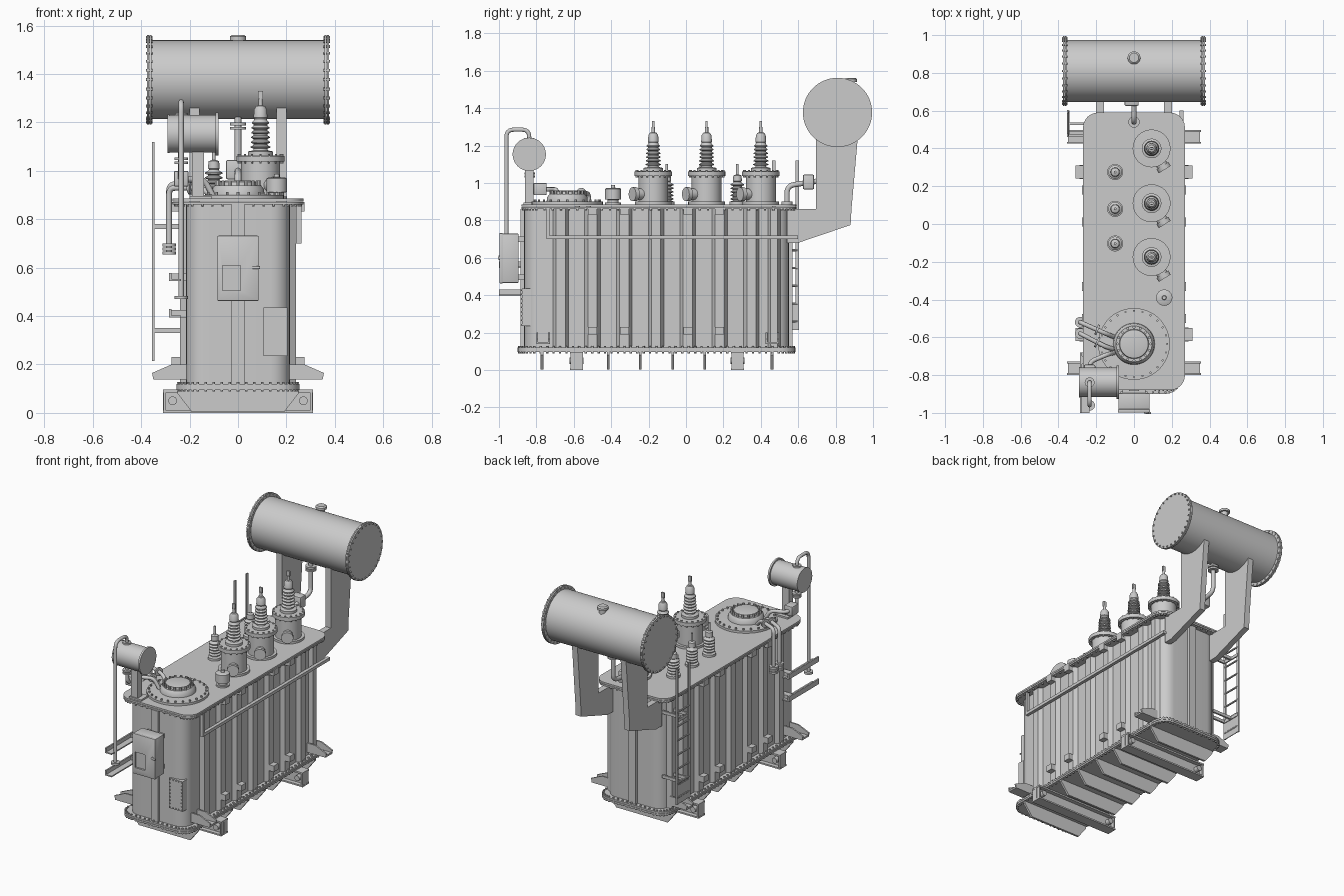
import bpy, bmesh
from math import pi, sin, cos, radians
from mathutils import Vector, Matrix


def finish(name, bm):
    bmesh.ops.recalc_face_normals(bm, faces=bm.faces)
    me = bpy.data.meshes.new(name)
    bm.to_mesh(me)
    bm.free()
    ob = bpy.data.objects.new(name, me)
    bpy.context.collection.objects.link(ob)
    return ob


def boxes(name, items, bevel=0):
    bm = bmesh.new()
    for lo, hi in items:
        lo, hi = Vector(lo), Vector(hi)
        bmesh.ops.create_cube(bm, size=1, matrix=Matrix.Translation((lo + hi) / 2) @ Matrix.Diagonal((*(hi - lo), 1)))
    if bevel:
        bmesh.ops.bevel(bm, geom=bm.edges[:], offset=bevel, segments=2, affect='EDGES', profile=0.5)
    return finish(name, bm)


def rods(name, items, seg=24):
    """Solid cylinders given as (start, end, radius)."""
    bm = bmesh.new()
    for a, b, r in items:
        a, b = Vector(a), Vector(b)
        m = Matrix.Translation((a + b) / 2) @ (b - a).to_track_quat('Z', 'Y').to_matrix().to_4x4()
        bmesh.ops.create_cone(bm, cap_ends=True, segments=seg, radius1=r, radius2=r, depth=(b - a).length, matrix=m)
    return finish(name, bm)


def prisms(name, profile, axis, spans):
    """Extrude a 2D profile along x, y or z over each (from, to) span."""
    put = {'x': lambda u, v, w: (w, u, v), 'y': lambda u, v, w: (u, w, v), 'z': lambda u, v, w: (u, v, w)}[axis]
    bm = bmesh.new()
    for a, b in spans:
        f = bm.faces.new([bm.verts.new(put(u, v, a)) for u, v in profile])
        ext = bmesh.ops.extrude_face_region(bm, geom=[f], use_keep_orig=True)['geom']
        d = Vector(put(0, 0, b)) - Vector(put(0, 0, a))
        bmesh.ops.translate(bm, vec=d, verts=[g for g in ext if isinstance(g, bmesh.types.BMVert)])
    return finish(name, bm)


def lathe(name, profile, places, seg=32):
    bm = bmesh.new()
    for x, y in places:
        rings = [[bm.verts.new((x + r * cos(2 * pi * i / seg), y + r * sin(2 * pi * i / seg), z)) for i in range(seg)]
                 for r, z in profile]
        for a, b in zip(rings, rings[1:]):
            for i in range(seg):
                bm.faces.new((a[i], a[(i + 1) % seg], b[(i + 1) % seg], b[i]))
        bm.faces.new(rings[0])
        bm.faces.new(rings[-1])
    return finish(name, bm)


def pipe(name, pts, r, bend=0.04):
    pts = [Vector(p) for p in pts]
    path = [pts[0]]
    for a, p, b in zip(pts, pts[1:], pts[2:]):
        s, e = p + (a - p).normalized() * bend, p + (b - p).normalized() * bend
        path += [s * (1 - t) ** 2 + p * 2 * t * (1 - t) + e * t * t for t in [i / 6 for i in range(7)]]
    path.append(pts[-1])
    cu = bpy.data.curves.new(name, 'CURVE')
    cu.dimensions, cu.bevel_depth, cu.bevel_resolution, cu.use_fill_caps = '3D', r, 4, True
    sp = cu.splines.new('POLY')
    sp.points.add(len(path) - 1)
    for q, p in zip(sp.points, path):
        q.co = (*p, 1)
    ob = bpy.data.objects.new(name, cu)
    bpy.context.collection.objects.link(ob)


def rrect(hx, y0, y1, r):
    return [(cx + r * cos(radians(s + 15 * k)), cy + r * sin(radians(s + 15 * k)))
            for cx, cy, s in ((hx - r, y1 - r, 0), (r - hx, y1 - r, 90), (r - hx, y0 + r, 180), (hx - r, y0 + r, 270))
            for k in range(7)]


def along(loop, step):
    out = []
    for a, b in zip(loop, loop[1:] + loop[:1]):
        a, b = Vector(a), Vector(b)
        n = int((b - a).length / step) + 1
        out += [a.lerp(b, i / n) for i in range(n)]
    return out


def ring(cx, cy, r, n):
    return [(cx + r * cos(2 * pi * i / n), cy + r * sin(2 * pi * i / n)) for i in range(n)]


def bolts(name, pts, z0, z1, r=0.006):
    rods(name, [((x, y, z0), (x, y, z1), r) for x, y in pts], 6)


# tank, flanges and cover
prisms('tank_body', rrect(0.215, -0.865, 0.55, 0.08), 'z', [(0.1, 0.87)])
prisms('bottom_flange', rrect(0.255, -0.9, 0.585, 0.09), 'z', [(0.095, 0.106), (0.108, 0.119)])
prisms('tank_cover', rrect(0.27, -0.88, 0.59, 0.08), 'z', [(0.862, 0.872), (0.874, 0.885)])
bolts('bottom_flange_bolts', along(rrect(0.246, -0.891, 0.576, 0.08), 0.035), 0.088, 0.128)
bolts('cover_bolts', along(rrect(0.26, -0.87, 0.58, 0.07), 0.045), 0.852, 0.862)

# folded stiffening ribs, lugs and jacking pads on both sides
for s, side in ((1, 'right'), (-1, 'left')):
    for y in (-0.67, -0.5, -0.33, -0.16, 0.01, 0.18, 0.35, 0.47):
        w = 0.045 if y < 0.4 else 0.035
        prisms('rib_' + side, [(s * 0.21, y - w), (s * 0.24, y - w * 0.55), (s * 0.24, y + w * 0.55), (s * 0.21, y + w)],
               'z', [(0.119, 0.862)])
    boxes('rib_lugs_' + side, [((s * 0.255 - 0.02, y - 0.024, z), (s * 0.255 + 0.02, y + 0.024, z + 0.04))
                               for y in (-0.5, -0.33, 0.01, 0.18) for z in (0.19, 0.832)])
    pad = [(s * 0.2, 0.2), (s * 0.275, 0.2), (s * 0.355, 0.165), (s * 0.35, 0.14), (s * 0.2, 0.14)]
    prisms('jack_gussets_' + side, pad, 'y', [(y + d, y + d + 0.01) for y in (-0.8, 0.425) for d in (0, 0.062)])
    boxes('jack_pads_' + side, [((s * 0.275 - 0.075, y, 0.138), (s * 0.275 + 0.075, y + 0.072, 0.15)) for y in (-0.8, 0.425)])
boxes('end_ribs', [((-0.026, -0.885, 0.119), (0.026, -0.85, 0.862)), ((-0.026, 0.54, 0.119), (0.026, 0.57, 0.862))])

# base: trapezoid plates and two haul bars with towing eyes
prisms('base_plates', [(-0.25, 0.097), (-0.25, 0.08), (-0.19, 0.003), (0.19, 0.003), (0.25, 0.08), (0.25, 0.097)], 'y',
       [(y - 0.007, y + 0.007) for y in (-0.77, -0.415, -0.245, -0.07, 0.1, 0.46)])
boxes('haul_bars', [((-0.31, y - w, lo), (0.31, y + w, hi)) for y in (-0.585, 0.275)
                    for w, lo, hi in ((0.007, 0, 0.095), (0.035, 0, 0.01), (0.035, 0.085, 0.096))])
boxes('haul_bar_ends', [((x - 0.005, y - 0.033, 0.008), (x + 0.005, y + 0.033, 0.09))
                        for y in (-0.585, 0.275) for x in (-0.303, 0.303)])
rods('towing_eyes', [((x, y - 0.038, 0.05), (x, y + 0.038, 0.05), 0.018) for x in (-0.27, 0.27) for y in (-0.585, 0.275)])

# main oil conservator on its brackets
cy, cz = 0.81, 1.377
rods('conservator', [((-0.365, cy, cz), (0.365, cy, cz), 0.163)], 64)
rods('conservator_flanges', [((s * a, cy, cz), (s * (a + 0.008), cy, cz), 0.185) for s in (1, -1) for a in (0.357, 0.367)], 64)
rods('conservator_bolts', [((s * 0.353, cy + u, cz + v), (s * 0.381, cy + u, cz + v), 0.006)
                           for s in (1, -1) for u, v in ring(0, 0, 0.175, 28)], 6)
lathe('conservator_cap', [(0.022, 1.51), (0.022, 1.54), (0.034, 1.54), (0.034, 1.555), (0.025, 1.562)], [(0, 0.88)])
prisms('conservator_brackets', [(0.54, 0.862), (0.54, 0.68), (0.6, 0.68), (0.88, 0.775), (0.885, 0.862), (0.92, 1.26),
                                (0.695, 1.26), (0.695, 0.862)], 'x', [(0.16, 0.2), (-0.2, -0.16)])

# connecting pipe with gas relay
pipe('conservator_pipe', [(0, 0.54, 0.88), (0, 0.54, 0.985), (0, 0.77, 1.02), (0, 0.77, 1.24)], 0.014)
boxes('gas_relay', [((-0.05, 0.625, 0.965), (0.025, 0.685, 1.045))], 0.008)
rods('conservator_pipe_flanges', [((0, 0.77, z), (0, 0.77, z + 0.012), 0.034) for z in (1.17, 1.188)]
     + [((0, 0.54, 0.885), (0, 0.54, 0.9), 0.03)])

# high voltage turrets and bushings
hv = [(0.093, 0.4), (0.093, 0.11), (0.093, -0.175)]
lathe('hv_turrets', [(0.098, 0.884), (0.098, 0.9), (0.08, 0.9), (0.08, 1.038), (0.1, 1.038), (0.1, 1.062), (0.05, 1.064)], hv, 40)
shed = [(0.052, 1.06), (0.052, 1.08), (0.03, 1.085)]
for i in range(6):
    z = 1.092 + i * 0.02
    shed += [(0.028, z), (0.041 - i * 0.001, z + 0.004), (0.041 - i * 0.001, z + 0.008), (0.028, z + 0.015)]
shed += [(0.026, 1.215), (0.029, 1.22), (0.026, 1.255), (0.018, 1.268), (0.009, 1.27), (0.009, 1.3)]
lathe('hv_bushings', shed, hv)
boxes('hv_terminals', [((x - 0.011, y - 0.006, 1.295), (x + 0.011, y + 0.006, 1.33)) for x, y in hv])
bolts('hv_turret_bolts', [p for x, y in hv for p in ring(x, y, 0.09, 16)], 1.03, 1.07, 0.005)
dx, dy = sin(radians(32)), -cos(radians(32))
rods('turret_ports', [((x + dx * a, y + dy * a, 0.94), (x + dx * b, y + dy * b, 0.94), r)
                      for x, y in hv for a, b, r in ((0.06, 0.115, 0.03), (0.108, 0.132, 0.037))])

# low voltage bushings
prof = [(0.042, 0.884), (0.042, 0.9), (0.026, 0.904)]
for i in range(5):
    prof += [(0.024, 0.908 + i * 0.019), (0.036, 0.912 + i * 0.019), (0.036, 0.917 + i * 0.019), (0.024, 0.923 + i * 0.019)]
prof += [(0.02, 1.006), (0.024, 1.01), (0.022, 1.04), (0.007, 1.045), (0.007, 1.1)]
lathe('lv_bushings', prof, [(-0.1, 0.275), (-0.1, 0.08), (-0.1, -0.103)])

# tap changer head and pressure relief valve
lathe('tap_changer_head', [(0.19, 0.884), (0.19, 0.9), (0.11, 0.902), (0.107, 0.925), (0.095, 0.94), (0.078, 0.94),
                           (0.075, 0.955), (0.05, 0.96)], [(0, -0.635)], 48)
bolts('tap_changer_bolts', ring(0, -0.635, 0.175, 24), 0.895, 0.912)
bolts('tap_changer_inner_bolts', ring(0, -0.635, 0.088, 16), 0.93, 0.96, 0.008)
lathe('pressure_relief_valve', [(0.042, 0.884), (0.042, 0.895), (0.03, 0.895), (0.03, 0.91), (0.043, 0.912), (0.043, 0.968),
                                (0.036, 0.972), (0.012, 0.974), (0.01, 0.988)], [(0.16, -0.39)])

# tap changer pipework on the left
pipe('tap_pipe_outer', [(-0.285, -0.52, 0.66), (-0.285, -0.52, 0.945), (-0.15, -0.58, 0.945), (-0.1, -0.6, 0.89)], 0.012, 0.03)
pipe('tap_pipe_inner', [(-0.285, -0.58, 0.66), (-0.285, -0.58, 0.93), (-0.15, -0.65, 0.93), (-0.1, -0.665, 0.89)], 0.012, 0.03)
rods('tap_pipe_flanges', [((-0.285, y, z), (-0.285, y, z + 0.012), 0.028) for y in (-0.52, -0.58) for z in (0.655, 0.672, 0.688)]
     + [((-0.2, -0.558, 0.945), (-0.19, -0.562, 0.945), 0.028), ((-0.2, -0.624, 0.93), (-0.19, -0.629, 0.93), 0.028)])
pipe('tap_conservator_pipe', [(-0.235, -0.835, 1.09), (-0.235, -0.835, 0.965), (-0.235, -0.73, 0.965), (-0.14, -0.69, 0.965),
                              (-0.1, -0.68, 0.89)], 0.012, 0.03)
boxes('tap_relay', [((-0.265, -0.815, 0.935), (-0.205, -0.745, 1.0))], 0.006)
rods('tap_conservator_pipe_flanges', [((-0.235, -0.835, z), (-0.235, -0.835, z + 0.011), 0.028) for z in (1.028, 1.045)])

# small conservator, post and breather pipe
rods('small_conservator', [((-0.285, -0.838, 1.153), (-0.085, -0.838, 1.153), 0.078)], 40)
rods('small_conservator_flanges', [((-0.092, -0.838, 1.153), (-0.08, -0.838, 1.153), 0.089),
                                   ((-0.292, -0.838, 1.153), (-0.284, -0.838, 1.153), 0.08)], 40)
boxes('small_conservator_post', [((-0.19, -0.86, 0.884), (-0.14, -0.815, 1.085)), ((-0.2, -0.868, 0.884), (-0.11, -0.79, 0.896))])
pipe('breather_pipe', [(-0.235, -0.838, 1.21), (-0.235, -0.838, 1.285), (-0.235, -0.96, 1.285), (-0.235, -0.96, 0.475)], 0.011)
rods('breather_flanges', [((-0.235, -0.96, 0.47), (-0.235, -0.96, 0.484), 0.028), ((-0.235, -0.838, 1.23), (-0.235, -0.838, 1.24), 0.026)])
boxes('breather_brackets', [b for z in (0.395, 0.545) for b in (((-0.285, -1.0, z), (-0.275, -0.68, z + 0.034)),
      ((-0.285, -1.0, z), (-0.235, -0.68, z + 0.008)), ((-0.28, -0.74, z), (-0.2, -0.7, z + 0.03)))])

# control cabinet with window, handle and mounts
boxes('control_cabinet', [((-0.083, -0.985, 0.465), (0.083, -0.895, 0.73))], 0.006)
door = boxes('cabinet_door', [((-0.085, -0.998, 0.463), (0.085, -0.98, 0.732))], 0.004)
cut = boxes('window_cutter', [((-0.065, -1.1, 0.505), (0.01, -0.986, 0.61))])
cut.hide_render = True
cut.hide_set(True)
mod = door.modifiers.new('window', 'BOOLEAN')
mod.object, mod.solver = cut, 'EXACT'
rods('cabinet_handle', [((0.06, -1.0, 0.6), (0.09, -1.0, 0.6), 0.006), ((0.065, -1.003, 0.6), (0.065, -0.99, 0.6), 0.012)], 12)
boxes('cabinet_mounts', [((-0.06, -0.9, z), (0.06, -0.86, z + 0.03)) for z in (0.48, 0.685)])

# bolted access plate on the front
boxes('access_plate', [((0.105, -0.878, 0.235), (0.205, -0.83, 0.435))])
rods('access_plate_bolts', [((x, -0.884, z), (x, -0.87, z), 0.004)
                            for x, z in along([(0.113, 0.243), (0.197, 0.243), (0.197, 0.427), (0.113, 0.427)], 0.025)], 6)

# cable tray on the right side
boxes('cable_tray', [((0.24, -0.745, 0.7), (0.262, 0.6, 0.72)), ((0.24, -0.745, 0.7), (0.262, -0.73, 0.865))])

# ladder on the left side near the back
boxes('ladder_rails', [((-0.355, y, 0.215), (-0.346, y + 0.018, 1.12)) for y in (0.46, 0.585)])
rods('ladder_rungs', [((-0.35, 0.465, 0.26 + 0.095 * i), (-0.35, 0.595, 0.26 + 0.095 * i), 0.006) for i in range(7)], 10)
boxes('ladder_brackets', [((-0.35, y, z), (-0.2, y + 0.012, z + 0.02)) for y in (0.462, 0.525) for z in (0.33, 0.76)]
      + [((-0.35, 0.46, z), (-0.342, 0.6, z + 0.02)) for z in (0.33, 0.76)])
boxes('ladder_guard', [((-0.352, 0.46, 0.215), (-0.347, 0.6, 0.34))])

# smooth shading with sharp edges kept
for ob in bpy.context.scene.objects:
    ob.select_set(ob.type == 'MESH' and not ob.hide_render)
bpy.context.view_layer.objects.active = door
bpy.ops.object.shade_smooth_by_angle(angle=radians(35))
